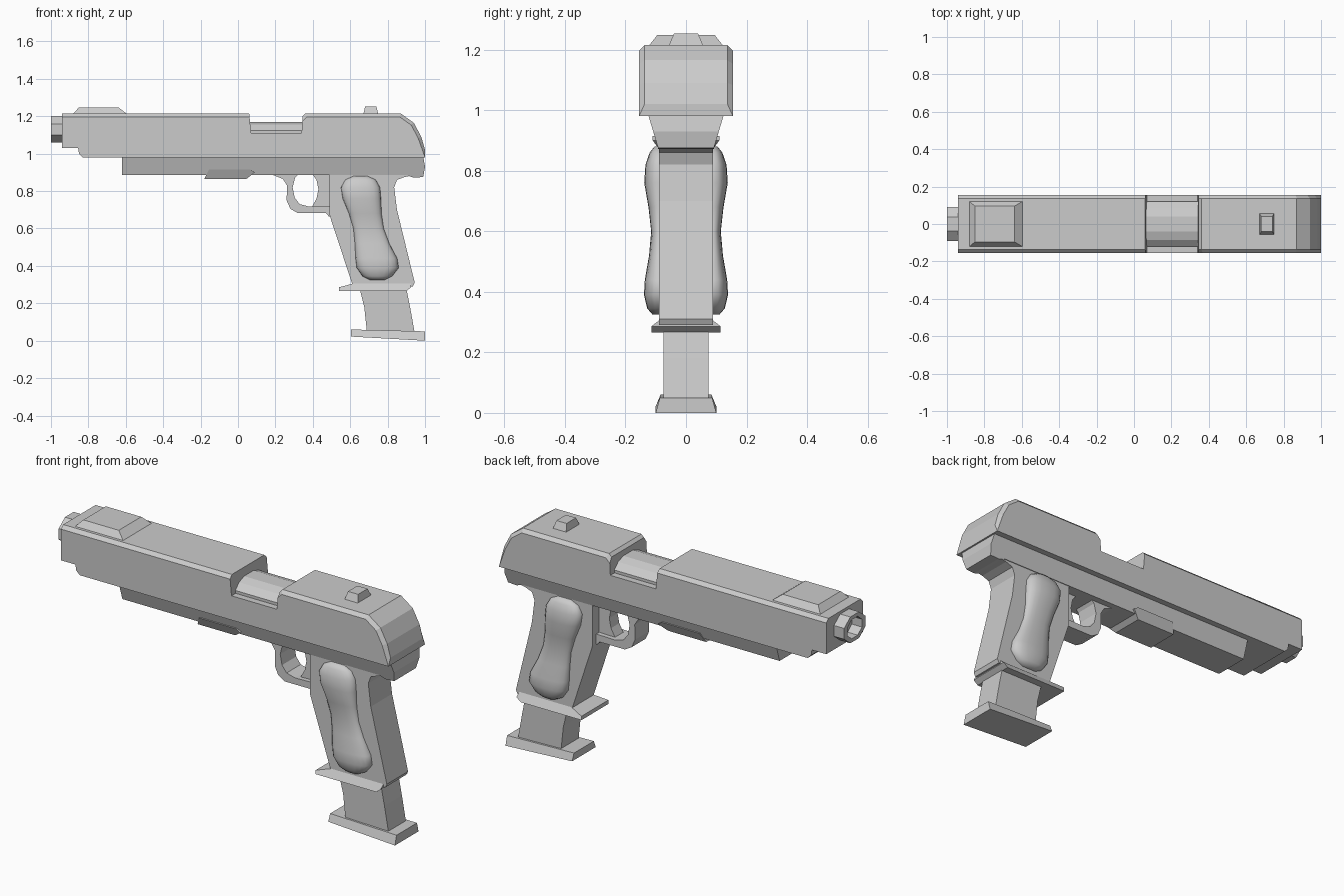
import bpy, bmesh, math


def finish(name, bm, smooth=False):
    bmesh.ops.recalc_face_normals(bm, faces=bm.faces[:])
    me = bpy.data.meshes.new(name)
    bm.to_mesh(me)
    bm.free()
    ob = bpy.data.objects.new(name, me)
    bpy.context.collection.objects.link(ob)
    if smooth:
        for p in me.polygons:
            p.use_smooth = True
    return ob


def prism_bm(pts, width):
    """Side profile (x, z) extruded symmetrically in y; width may depend on z."""
    w = width if callable(width) else (lambda z: width)
    bm = bmesh.new()
    a = [bm.verts.new((x, -w(z), z)) for x, z in pts]
    b = [bm.verts.new((x, w(z), z)) for x, z in pts]
    bm.faces.new(a)
    bm.faces.new(b[::-1])
    n = len(pts)
    for i in range(n):
        j = (i + 1) % n
        bm.faces.new((a[i], b[i], b[j], a[j]))
    return bm


def prism(name, pts, width):
    return finish(name, prism_bm(pts, width))


def ramp(z0, w0, z1, w1):
    return lambda z: w0 + (w1 - w0) * min(1, max(0, (z - z0) / (z1 - z0)))


# Slide with chamfered upper and rear edges
bm = prism_bm([(-0.94, 1.03), (-0.94, 1.215), (0.06, 1.215), (0.07, 1.11),
               (0.34, 1.11), (0.345, 1.2), (0.36, 1.215), (0.87, 1.215), (0.94, 1.165),
               (0.98, 1.09), (1.0, 1.02), (1.0, 0.98), (-0.83, 0.98),
               (-0.85, 1.0), (-0.855, 1.03)], 0.155)
edges = [e for e in bm.edges
         if abs(e.verts[0].co.y - e.verts[1].co.y) < 0.01
         and (all(v.co.z > 1.19 for v in e.verts)
              or all(v.co.x > 0.86 and v.co.z > 1.0 for v in e.verts))]
bmesh.ops.bevel(bm, geom=edges, offset=0.018, segments=1, affect='EDGES')
finish("slide", bm)

# Frame under the slide, tapering downward
prism("frame", [(-0.62, 0.985), (-0.62, 0.885), (0.9, 0.885), (0.94, 0.872),
                (0.99, 0.875), (1.0, 0.93), (0.99, 0.985)],
      ramp(0.88, 0.092, 0.98, 0.125))

# Grip body
prism("grip", [(0.49, 0.91), (0.49, 0.67), (0.615, 0.29), (0.935, 0.29),
               (0.945, 0.31), (0.85, 0.7), (0.835, 0.82), (0.85, 0.86),
               (0.89, 0.875), (0.94, 0.885), (0.94, 0.91)], 0.09)

# Trigger guard and trigger
prism("trigger_guard", [(0.16, 0.9), (0.19, 0.885), (0.24, 0.865), (0.262, 0.83),
                        (0.26, 0.75), (0.28, 0.705), (0.32, 0.682), (0.47, 0.682),
                        (0.485, 0.665), (0.51, 0.665), (0.51, 0.72), (0.38, 0.717),
                        (0.33, 0.73), (0.303, 0.765), (0.292, 0.82),
                        (0.305, 0.87), (0.33, 0.9)], 0.06)
prism("trigger", [(0.39, 0.9), (0.42, 0.86), (0.43, 0.81), (0.42, 0.76),
                  (0.395, 0.715), (0.5, 0.715), (0.5, 0.9)], 0.035)

# Rounded grip panels: ellipse rings stacked along z, mirrored
rings = [(0.325, 0.745, 0.04, 0.025), (0.345, 0.745, 0.08, 0.042),
         (0.39, 0.747, 0.113, 0.053), (0.44, 0.74, 0.112, 0.05),
         (0.52, 0.717, 0.093, 0.036), (0.6, 0.698, 0.082, 0.029),
         (0.68, 0.68, 0.088, 0.038), (0.76, 0.662, 0.103, 0.052),
         (0.82, 0.655, 0.105, 0.048), (0.86, 0.655, 0.082, 0.034),
         (0.88, 0.655, 0.04, 0.018)]
N = 20
bm = bmesh.new()
loops = []
for z, cx, rx, ry in rings:
    loop = []
    for i in range(N):
        t = 2 * math.pi * i / N
        c, s = math.cos(t), math.sin(t)
        loop.append(bm.verts.new((cx + rx * math.copysign(abs(c) ** 0.8, c),
                                  -0.086 - ry * math.copysign(abs(s) ** 0.8, s), z)))
    loops.append(loop)
for a, b in zip(loops, loops[1:]):
    for i in range(N):
        j = (i + 1) % N
        bm.faces.new((a[i], a[j], b[j], b[i]))
bm.faces.new(loops[0])
bm.faces.new(loops[-1])
panel = finish("grip_panels", bm, True)
panel.modifiers.new("mirror", 'MIRROR').use_axis = (False, True, False)

# Grip flange, magazine and its base plate
prism("grip_flange", [(0.54, 0.265), (0.54, 0.286), (0.615, 0.305), (0.925, 0.305),
                      (0.925, 0.286), (0.9, 0.265)], ramp(0.286, 0.114, 0.305, 0.09))
prism("magazine", [(0.65, 0.28), (0.675, 0.18), (0.69, 0.04), (0.945, 0.04),
                   (0.92, 0.18), (0.9, 0.28)], 0.074)
prism("magazine_base", [(0.605, 0.022), (0.605, 0.06), (1.0, 0.05), (1.0, 0.0)],
      ramp(0.022, 0.1, 0.055, 0.084))

# Small block under the frame
prism("frame_catch", [(-0.18, 0.865), (-0.155, 0.915), (0.065, 0.915),
                      (0.09, 0.9), (0.045, 0.865)], ramp(0.865, 0.085, 0.9, 0.11))


# Muzzle: hollow octagonal tube
bm = bmesh.new()
S = 8
def ring(x, ry, rz):
    return [bm.verts.new((x, ry * math.cos(math.pi * (2 * i + 1) / S),
                          1.13 + rz * math.sin(math.pi * (2 * i + 1) / S)))
            for i in range(S)]
tube = [ring(-0.9, 0.097, 0.076), ring(-1.0, 0.097, 0.076),
        ring(-1.0, 0.066, 0.055), ring(-0.9, 0.066, 0.055)]
for a, b in zip(tube, tube[1:]):
    for i in range(S):
        j = (i + 1) % S
        bm.faces.new((a[i], a[j], b[j], b[i]))
bm.faces.new(tube[-1])
finish("muzzle", bm)

# Barrel section seen through the slide opening
bm = bmesh.new()
section = [(-0.12, 1.09), (-0.12, 1.125), (-0.085, 1.155), (-0.04, 1.17),
           (0.04, 1.17), (0.085, 1.155), (0.12, 1.125), (0.12, 1.09)]
ends = [[bm.verts.new((x, y, z)) for y, z in section] for x in (0.05, 0.36)]
for e in ends:
    bm.faces.new(e)
for i in range(8):
    j = (i + 1) % 8
    bm.faces.new((ends[0][i], ends[0][j], ends[1][j], ends[1][i]))
finish("barrel", bm)

# Raised front plate and rear sight
prism("front_plate", [(-0.885, 1.21), (-0.85, 1.248), (-0.64, 1.248), (-0.59, 1.21)],
      ramp(1.21, 0.125, 1.248, 0.095))
prism("rear_sight", [(0.67, 1.21), (0.68, 1.253), (0.74, 1.253), (0.75, 1.21)],
      ramp(1.21, 0.058, 1.253, 0.04))
